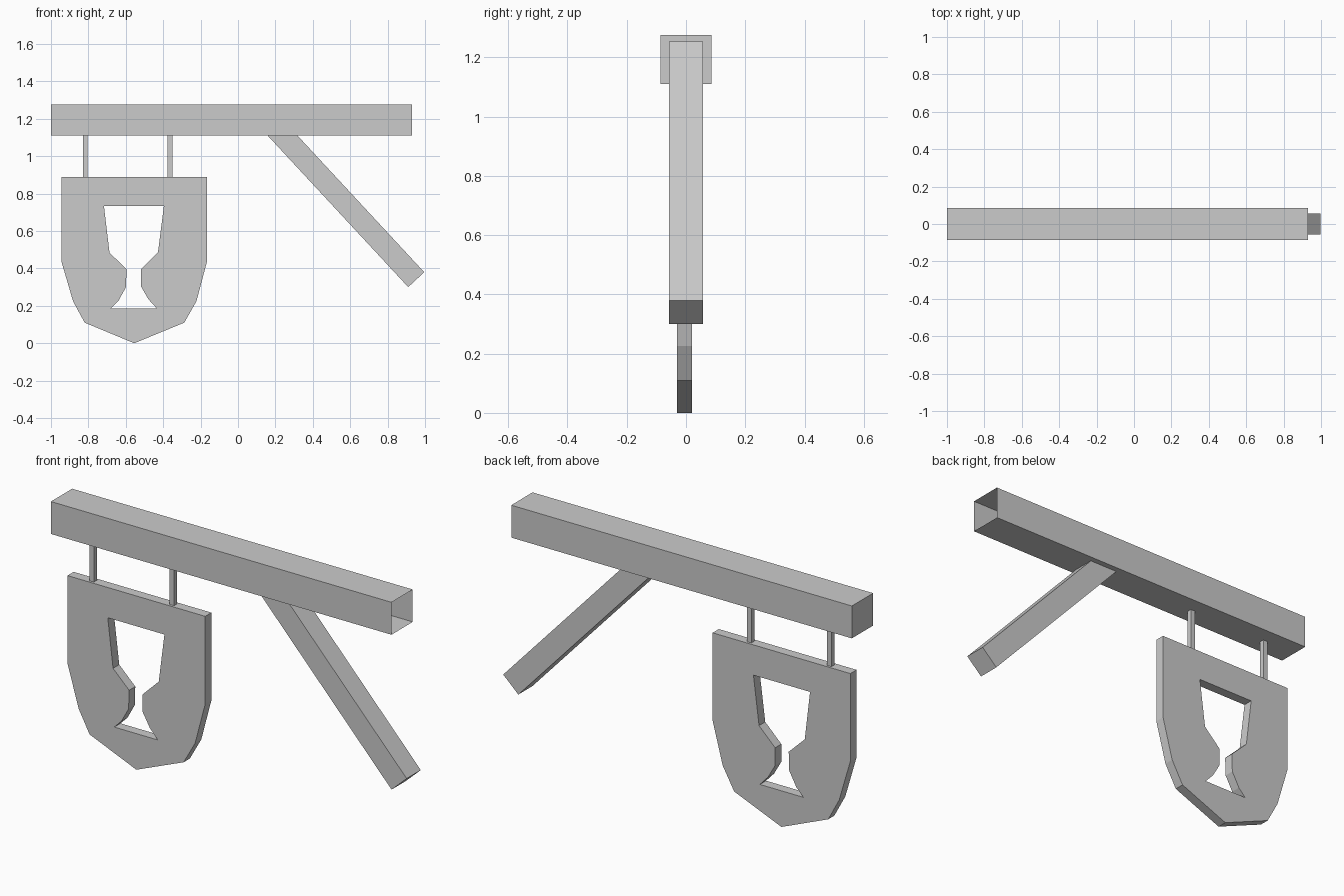
import bpy, bmesh, math
from mathutils import Matrix, Vector

if "Cube" in bpy.data.objects:
    bpy.data.objects.remove(bpy.data.objects["Cube"])

grey = bpy.data.materials.new("plain grey")
grey.diffuse_color = (0.6, 0.6, 0.6, 1)
grey.use_nodes = True
grey.node_tree.nodes["Principled BSDF"].inputs["Base Color"].default_value = grey.diffuse_color


def finish(name, bm):
    mesh = bpy.data.meshes.new(name)
    bm.to_mesh(mesh)
    bm.free()
    mesh.materials.append(grey)
    obj = bpy.data.objects.new(name, mesh)
    bpy.context.collection.objects.link(obj)
    return obj


def box(name, center, size, tilt=0.0, open_right=False):
    bm = bmesh.new()
    bmesh.ops.create_cube(bm, size=1)
    if open_right:
        bm.normal_update()
        ends = [f for f in bm.faces if f.normal.x > 0.9]
        bmesh.ops.delete(bm, geom=ends, context='FACES')
    place = (Matrix.Translation(center) @ Matrix.Rotation(tilt, 4, 'Y')
             @ Matrix.Diagonal((*size, 1)))
    bmesh.ops.transform(bm, matrix=place, verts=bm.verts)
    return finish(name, bm)


# Horizontal beam, hollow and open at its right end
box("beam", (-0.035, 0, 1.193), (1.93, 0.172, 0.166), open_right=True)

# Diagonal brace whose upper end is buried in the beam
low, high = Vector((0.953, 0, 0.34)), Vector((0.142, 0, 1.214))
run = high - low
box("brace", (low + high) / 2, (0.117, 0.114, run.length),
    tilt=math.atan2(run.x, run.z))

# Two square hangers
for side, x in (("left", -0.817), ("right", -0.363)):
    box(f"{side}_hanger", (x, -0.005, 1.0), (0.026, 0.026, 0.23))

# Shield-shaped sign with a goblet-shaped hole
outline = [(-0.945, 0.89), (-0.165, 0.89), (-0.165, 0.44), (-0.222, 0.225),
           (-0.287, 0.11), (-0.555, 0.0), (-0.82, 0.11), (-0.882, 0.225),
           (-0.945, 0.44)]
goblet = [(-0.717, 0.735), (-0.396, 0.735), (-0.428, 0.485), (-0.519, 0.396),
          (-0.519, 0.305), (-0.479, 0.235), (-0.433, 0.185), (-0.68, 0.185),
          (-0.64, 0.225), (-0.599, 0.30), (-0.596, 0.396), (-0.687, 0.484)]
bm = bmesh.new()
for loop in (outline, goblet):
    verts = [bm.verts.new((x, -0.03, z)) for x, z in loop]
    for i, v in enumerate(verts):
        bm.edges.new((verts[i - 1], v))
bmesh.ops.triangle_fill(bm, use_beauty=True, edges=bm.edges[:],
                        normal=(0, -1, 0))
back = bmesh.ops.extrude_face_region(bm, geom=bm.faces[:],
                                     use_keep_orig=True)["geom"]
bmesh.ops.translate(bm, vec=(0, 0.05, 0),
                    verts=[g for g in back if isinstance(g, bmesh.types.BMVert)])
bmesh.ops.recalc_face_normals(bm, faces=bm.faces[:])
finish("sign", bm)
